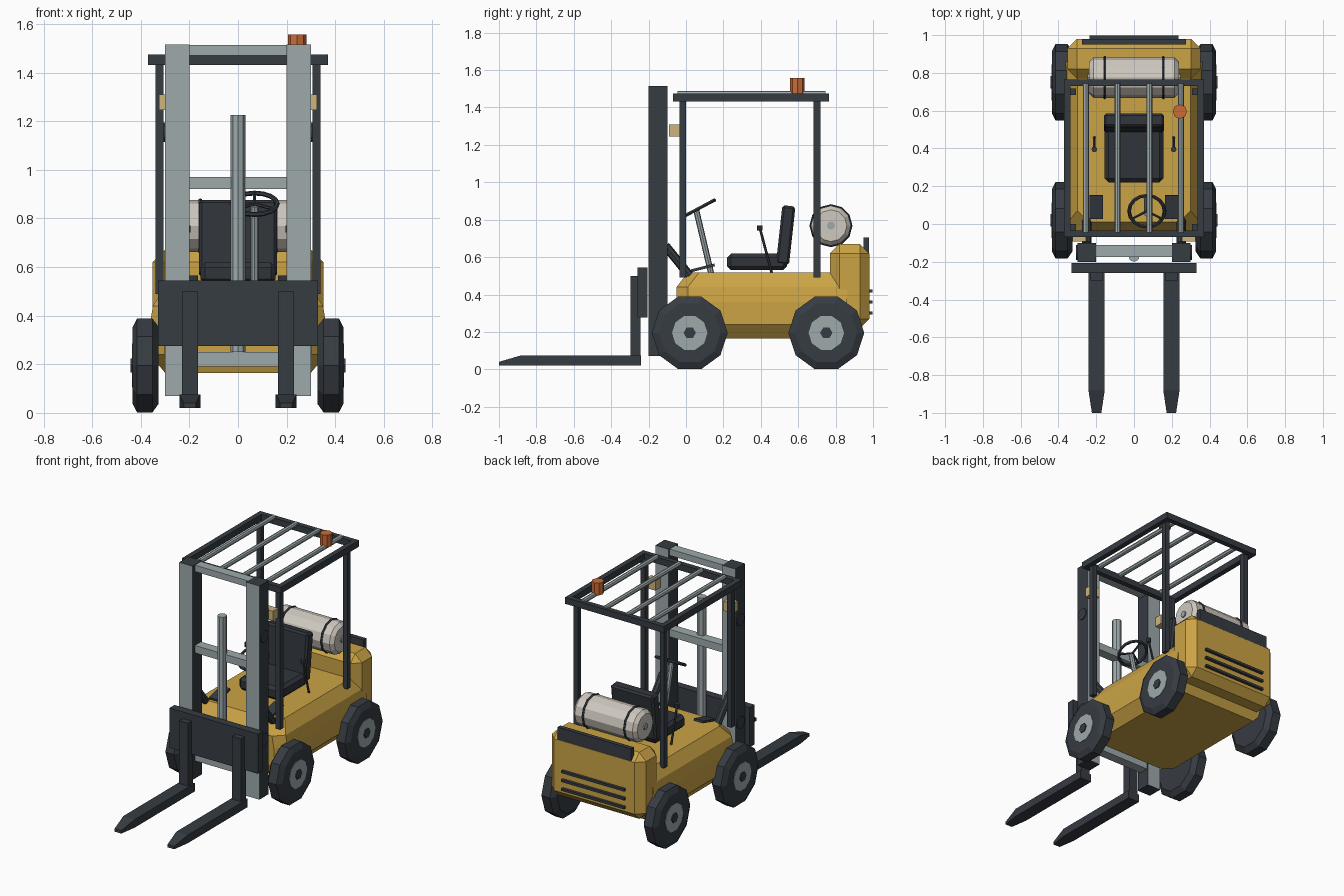
import bpy, bmesh, math
from mathutils import Vector, Matrix

if "Cube" in bpy.data.objects:
    bpy.data.objects.remove(bpy.data.objects["Cube"], do_unlink=True)


def material(name, rgb):
    m = bpy.data.materials.new(name)
    m.use_nodes = True
    m.diffuse_color = (*rgb, 1)
    m.node_tree.nodes["Principled BSDF"].inputs["Base Color"].default_value = (*rgb, 1)
    return m


yellow = material("body_yellow", (0.60, 0.37, 0.06))
dark = material("dark_steel", (0.037, 0.045, 0.055))
seat_dark = material("seat_dark", (0.030, 0.035, 0.043))
grey = material("light_steel", (0.34, 0.40, 0.41))
white = material("tank_white", (0.62, 0.58, 0.52))
orange = material("beacon_orange", (0.60, 0.15, 0.035))
tan = material("lamp_tan", (0.62, 0.46, 0.20))


def finish(name, bm, *mats):
    bmesh.ops.recalc_face_normals(bm, faces=bm.faces)
    me = bpy.data.meshes.new(name)
    bm.to_mesh(me)
    bm.free()
    ob = bpy.data.objects.new(name, me)
    bpy.context.scene.collection.objects.link(ob)
    for m in mats:
        me.materials.append(m)
    return ob


def box(name, x, y, z, mat, bevel=0.0, tilt=0.0):
    """Box from (min, max) ranges, optionally chamfered and tilted about x."""
    bm = bmesh.new()
    bmesh.ops.create_cube(bm, size=1)
    bmesh.ops.scale(bm, verts=bm.verts, vec=(x[1] - x[0], y[1] - y[0], z[1] - z[0]))
    if bevel:
        bmesh.ops.bevel(bm, geom=bm.edges[:], offset=bevel, segments=1, affect='EDGES')
    ob = finish(name, bm, mat)
    ob.location = (sum(x) / 2, sum(y) / 2, sum(z) / 2)
    ob.rotation_euler.x = tilt
    return ob


def rod(name, a, b, r, mat, sides=8):
    a, b = Vector(a), Vector(b)
    bm = bmesh.new()
    bmesh.ops.create_cone(bm, cap_ends=True, segments=sides, radius1=r, radius2=r, depth=(b - a).length)
    ob = finish(name, bm, mat)
    ob.matrix_world = Matrix.Translation((a + b) / 2) @ (b - a).to_track_quat('Z', 'Y').to_matrix().to_4x4()
    return ob


def loft(name, rings, mat):
    """Skin a list of equal-length point rings and cap both ends."""
    bm = bmesh.new()
    loops = [[bm.verts.new(p) for p in ring] for ring in rings]
    n = len(loops[0])
    for lo, hi in zip(loops, loops[1:]):
        for i in range(n):
            j = (i + 1) % n
            bm.faces.new((lo[i], lo[j], hi[j], hi[i]))
    bm.faces.new(loops[0])
    bm.faces.new(loops[-1])
    return finish(name, bm, mat)


def lathe_x(name, profile, centre, sides, mat):
    """Turned solid along x; profile is (x, radius) pairs."""
    cy, cz = centre
    angles = [math.tau * i / sides for i in range(sides)]
    return loft(name, [[(x, cy + r * math.cos(a), cz + r * math.sin(a)) for a in angles]
                       for x, r in profile], mat)


def torus(name, centre, R, r, rot, mat, major=16, minor=6):
    bpy.ops.mesh.primitive_torus_add(major_segments=major, minor_segments=minor, major_radius=R,
                                     minor_radius=r, location=centre, rotation=rot)
    ob = bpy.context.object
    ob.name = name
    ob.data.materials.append(mat)
    return ob


# Chassis: lofted plan outlines with cut corners
def outline(hx, y0, y1, z, c=0.06):
    return [(-hx, y0 + c, z), (-hx + c, y0, z), (hx - c, y0, z), (hx, y0 + c, z),
            (hx, y1, z), (-hx, y1, z)]


loft("chassis", [outline(0.30, -0.02, 0.82, 0.165), outline(0.363, -0.05, 0.86, 0.24),
                 outline(0.363, -0.05, 0.86, 0.36), outline(0.35, -0.05, 0.86, 0.44),
                 outline(0.30, 0.01, 0.82, 0.518)], yellow)
box("counterweight", (-0.352, 0.352), (0.77, 0.98), (0.22, 0.67), yellow, 0.05)
box("rear_panel", (-0.275, 0.275), (0.95, 0.979), (0.50, 0.705), dark)
for z in (0.30, 0.36, 0.42):
    box("rear_vent", (-0.235, 0.235), (0.975, 0.998), (z - 0.008, z + 0.008), dark)

# Wheels
for side, s in (("right", -1), ("left", 1)):
    for end, y in (("front", 0.02), ("rear", 0.75)):
        c = (y, 0.195)
        lathe_x(f"{end}_{side}_tyre", [(s * 0.326, 0.135), (s * 0.326, 0.165), (s * 0.352, 0.203),
                                       (s * 0.415, 0.203), (s * 0.434, 0.165), (s * 0.434, 0.1)], c, 10, dark)
        lathe_x(f"{end}_{side}_hub", [(s * 0.42, 0.095), (s * 0.437, 0.095)], c, 10, grey)
        lathe_x(f"{end}_{side}_hub_cap", [(s * 0.43, 0.033), (s * 0.443, 0.033)], c, 6, dark)

# Mast: light front and back, dark flanks and ends
for side, s in (("right", -1), ("left", 1)):
    mast = box(f"mast_rail_{side}", sorted((s * 0.2, s * 0.3)), (-0.2, -0.1), (0.07, 1.515), grey)
    mast.data.materials.append(dark)
    for f in mast.data.polygons:
        f.material_index = 0 if abs(f.normal.y) > 0.5 else 1
    for z in (0.46, 1.155):
        rod("mast_roller", (s * 0.29, -0.15, z), (s * 0.306, -0.15, z), 0.04, dark, 12)
    rod(f"tilt_cylinder_{side}", (s * 0.25, -0.11, 0.66), (s * 0.25, 0.02, 0.50), 0.024, dark)
for name, z0, z1 in (("top", 1.47, 1.513), ("middle", 0.92, 0.97), ("bottom", 0.19, 0.25)):
    box(f"mast_{name}_crossbar", (-0.2, 0.2), (-0.175, -0.11), (z0, z1), grey)
rod("lift_cylinder", (0, -0.17, 0.25), (0, -0.17, 1.225), 0.03, grey)

# Carriage and forks
box("carriage", (-0.33, 0.33), (-0.26, -0.207), (0.276, 0.545), dark)
for side, s in (("right", -1), ("left", 1)):
    cx = s * 0.198
    box(f"fork_upright_{side}", (cx - 0.033, cx + 0.033), (-0.298, -0.243), (0.03, 0.5), dark)
    loft(f"fork_blade_{side}", [[(cx - w, y, 0.02), (cx + w, y, 0.02), (cx + w, y, t), (cx - w, y, t)]
                                for y, w, t in ((-0.24, 0.043, 0.075), (-0.88, 0.043, 0.075),
                                                (-1.0, 0.025, 0.04))], dark)

# Overhead guard
for side, s in (("right", -1), ("left", 1)):
    for end, y in (("front", -0.018), ("rear", 0.70)):
        box(f"{end}_{side}_post", sorted((s * 0.307, s * 0.34)), (y - 0.018, y + 0.018), (0.49, 1.44), dark)
    box(f"guard_side_{side}", sorted((s * 0.335, s * 0.37)), (-0.07, 0.765), (1.432, 1.475), dark)
    box(f"lamp_{side}", sorted((s * 0.255, s * 0.325)), (-0.092, -0.036), (1.245, 1.31), tan)
for end, y in (("front", -0.07), ("rear", 0.73)):
    box(f"guard_{end}", (-0.336, 0.336), (y, y + 0.035), (1.432, 1.475), dark)
for i in range(4):
    x = -0.255 + i * 0.168
    rod("guard_slat", (x, -0.045, 1.473), (x, 0.745, 1.473), 0.016, grey)
rod("beacon", (0.243, 0.595, 1.475), (0.243, 0.595, 1.557), 0.038, orange)

# Seat
box("seat_cushion", (-0.155, 0.155), (0.22, 0.54), (0.53, 0.618), seat_dark, 0.02)
box("seat_back", (-0.16, 0.16), (0.498, 0.568), (0.56, 0.875), seat_dark, 0.012, -0.11)

# Controls
rod("steering_column", (0.068, 0.135, 0.51), (0.068, 0.055, 0.85), 0.016, grey)
tilt = math.radians(28)
torus("steering_wheel", (0.068, 0.068, 0.86), 0.094, 0.010, (tilt, 0, 0), dark)
for a in (0, 120, 240):
    d = Matrix.Rotation(tilt, 3, 'X') @ Vector((math.sin(math.radians(a)), math.cos(math.radians(a)), 0))
    hub = Vector((0.068, 0.068, 0.86))
    rod("steering_spoke", hub, hub + d * 0.094, 0.007, dark, 6)
for side, s in (("right", -1), ("left", 1)):
    box(f"pedal_{side}", (s * 0.2 - 0.035, s * 0.2 + 0.035), (0.025, 0.155), (0.535, 0.55), dark, 0, 0.25)
    rod(f"lever_{side}", (s * 0.21, 0.46, 0.51), (s * 0.21, 0.395, 0.755), 0.007, dark, 6)
    rod(f"lever_knob_{side}", (s * 0.21, 0.395, 0.742), (s * 0.21, 0.395, 0.77), 0.015, dark)

# Gas tank with straps
lathe_x("gas_tank", [(-0.237, 0.085), (-0.215, 0.107), (0.215, 0.107), (0.237, 0.085)], (0.775, 0.768), 12, white)
lathe_x("tank_valve", [(-0.245, 0.022), (0.245, 0.022)], (0.775, 0.768), 8, grey)
for x in (-0.155, 0.155):
    torus("tank_strap", (x, 0.775, 0.768), 0.107, 0.008, (0, math.pi / 2, 0), dark, 12)
